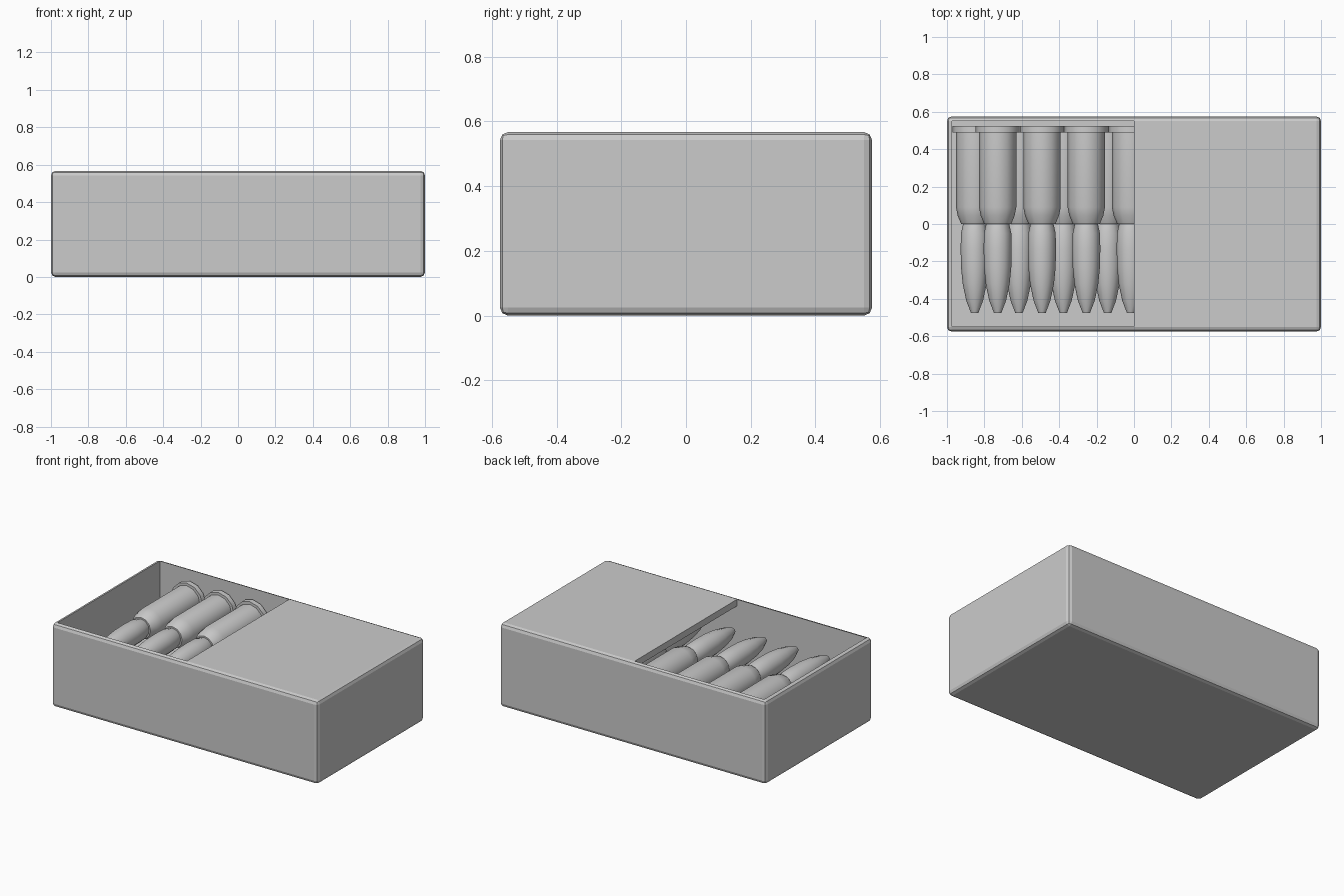
import bpy, bmesh, math

if "Cube" in bpy.data.objects:
    bpy.data.objects.remove(bpy.data.objects["Cube"])

SIDES = 12
PITCH = 0.237


def block(name, lo, hi, cutter=False):
    mesh = bpy.data.meshes.new(name)
    bm = bmesh.new()
    bmesh.ops.create_cube(bm, size=1)
    for v in bm.verts:
        v.co = [(a + b) / 2 + c * (b - a) for a, b, c in zip(lo, hi, v.co)]
    bm.to_mesh(mesh)
    bm.free()
    ob = bpy.data.objects.new(name, mesh)
    bpy.context.collection.objects.link(ob)
    if cutter:
        ob.hide_render = True
        ob.display_type = 'WIRE'
        ob.hide_set(True)
    return ob


def lathe_y(name, profile):
    """Closed solid of revolution round the y axis from (radius, y) pairs."""
    bm = bmesh.new()
    rings = []
    for r, y in profile:
        rings.append([bm.verts.new((r * math.cos(a), y, r * math.sin(a)))
                      for a in (2 * math.pi * i / SIDES for i in range(SIDES))])
    for p, q in zip(rings, rings[1:]):
        for i in range(SIDES):
            j = (i + 1) % SIDES
            bm.faces.new((p[i], p[j], q[j], q[i]))
    bm.faces.new(rings[0])
    bm.faces.new(rings[-1])
    bmesh.ops.recalc_face_normals(bm, faces=bm.faces)
    # smooth body with crisp rim and neck edges
    for f in bm.faces:
        f.smooth = True
    for e in bm.edges:
        e.smooth = e.calc_face_angle(0) < math.radians(35)
    mesh = bpy.data.meshes.new(name)
    bm.to_mesh(mesh)
    bm.free()
    return mesh


# Carton with rounded edges, hollow inside, left half of the lid open
carton = block("carton", (-1, -0.575, 0), (1, 0.575, 0.567))
bevel = carton.modifiers.new("rounded_edges", 'BEVEL')
bevel.width = 0.025
bevel.segments = 2
cavity = block("cavity_cutter", (-0.972, -0.547, 0.03), (0.972, 0.55, 0.522), True)
opening = block("opening_cutter", (-0.972, -0.547, 0.3), (0, 0.55, 0.7), True)
for cutter in (cavity, opening):
    cut = carton.modifiers.new(cutter.name, 'BOOLEAN')
    cut.operation = 'DIFFERENCE'
    cut.solver = 'EXACT'
    cut.object = cutter

# Cartridge parts: rimmed case with shoulder, pointed tip section
case = lathe_y("case", [(0.118, 0.525), (0.118, 0.49), (0.1, 0.49), (0.1, 0.09),
                        (0.091, 0.045), (0.072, 0.0)])
point = lathe_y("point", [(0.062, 0.0), (0.073, -0.05), (0.075, -0.13), (0.073, -0.23),
                          (0.064, -0.32), (0.045, -0.41), (0.02, -0.475)])

# Two staggered layers
for layer, count, x0, z in (("lower", 8, -0.852, 0.15), ("upper", 7, -0.729, 0.387)):
    for i in range(count):
        for mesh in (case, point):
            ob = bpy.data.objects.new(f"{layer}_{mesh.name}_{i + 1}", mesh)
            ob.location = (x0 + PITCH * i, 0, z)
            bpy.context.collection.objects.link(ob)
